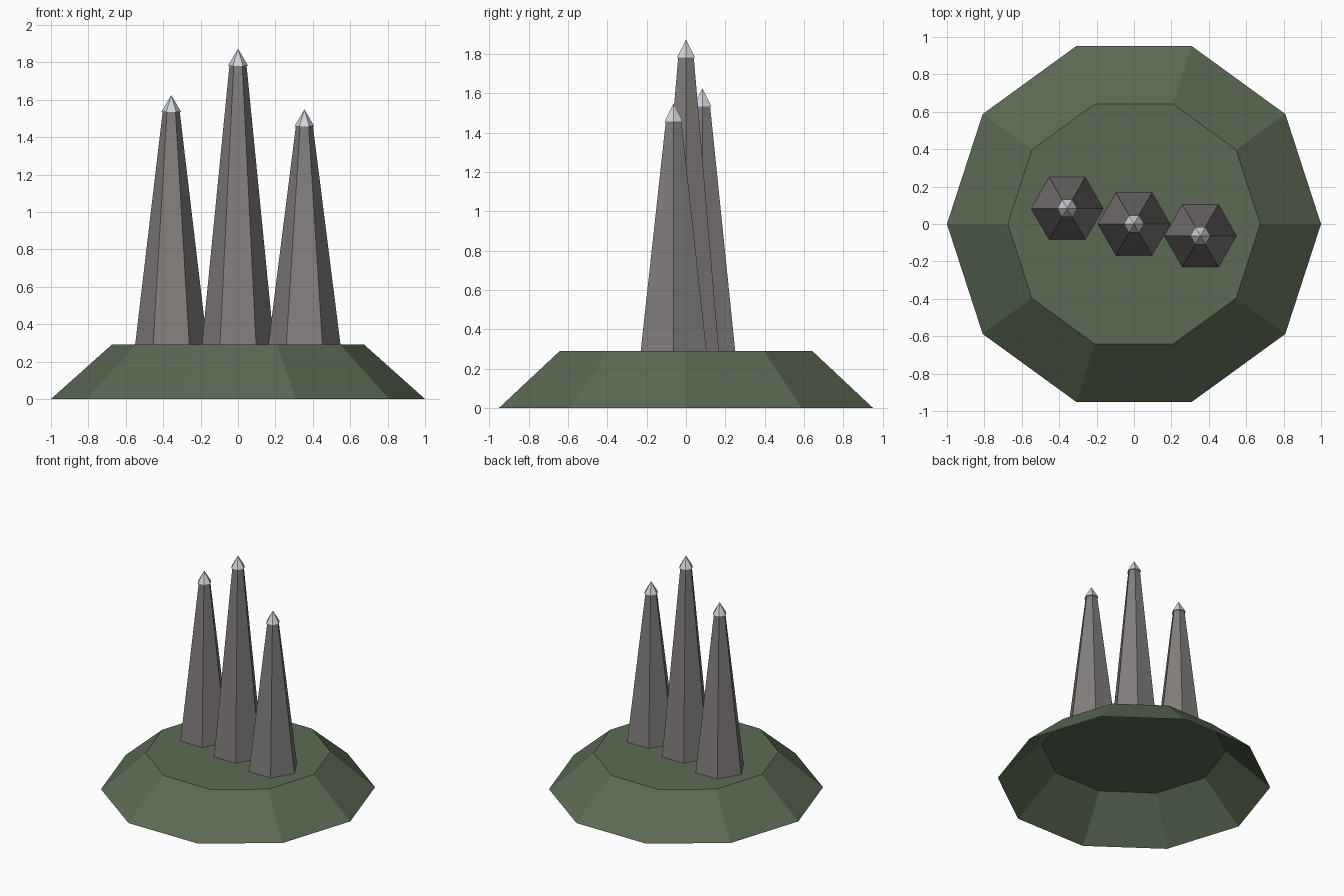
import bpy, bmesh
from math import cos, sin, tau

if "Cube" in bpy.data.objects:
    bpy.data.objects.remove(bpy.data.objects["Cube"], do_unlink=True)


def material(name, colour):
    mat = bpy.data.materials.new(name)
    mat.use_nodes = True
    mat.diffuse_color = (*colour, 1)
    mat.node_tree.nodes["Principled BSDF"].inputs["Base Color"].default_value = (*colour, 1)
    return mat


def frustum(name, mat, sides, centre, z0, z1, r0, r1, floor=False, roof=False):
    """Faceted frustum, or a pointed cone when r1 is 0, with optional end faces."""
    bm = bmesh.new()

    def ring(r, z):
        return [bm.verts.new((r * cos(tau * i / sides), r * sin(tau * i / sides), z))
                for i in range(sides)]

    low = ring(r0, 0)
    high = ring(r1, z1 - z0) if r1 else [bm.verts.new((0, 0, z1 - z0))] * sides
    for i in range(sides):
        j = (i + 1) % sides
        bm.faces.new([low[i], low[j], high[j], high[i]] if r1 else [low[i], low[j], high[i]])
    if floor:
        bm.faces.new(low[::-1])
    if roof:
        bm.faces.new(high)
    mesh = bpy.data.meshes.new(name)
    bm.to_mesh(mesh)
    bm.free()
    mesh.materials.append(mat)
    obj = bpy.data.objects.new(name, mesh)
    obj.location = (*centre, z0)
    bpy.context.collection.objects.link(obj)
    return obj


grass = material("moss green", (0.107, 0.145, 0.088))
rock = material("warm grey rock", (0.22, 0.205, 0.2))
snow = material("pale snow", (0.62, 0.65, 0.70))

# Hollow mound, open underneath
GROUND = 0.29
frustum("mound", grass, 10, (0, 0), 0, GROUND, 1.0, 0.675, roof=True)

# Three spires, each with a slightly overhanging snow cap
for side, centre, tip in (("right", (-0.357, 0.083), 1.625),
                          ("middle", (0, 0), 1.873),
                          ("left", (0.355, -0.063), 1.548)):
    shoulder = tip - 0.092
    frustum(side + "_spire", rock, 6, centre, GROUND, shoulder, 0.193, 0.046)
    frustum(side + "_snow_cap", snow, 6, centre, shoulder, tip, 0.054, 0, floor=True)
